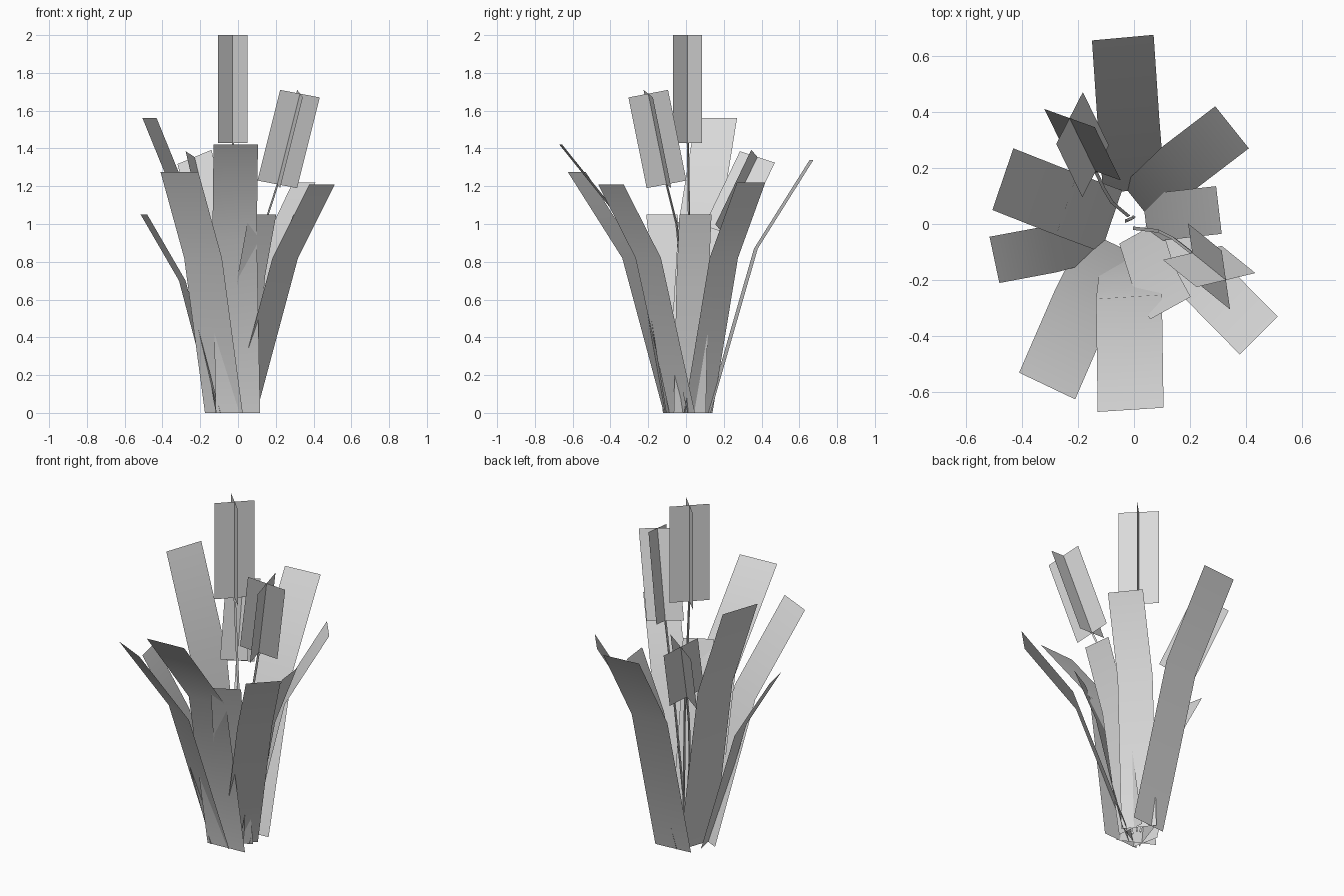
import bpy
from mathutils import Vector

cube = bpy.data.objects.get("Cube")
if cube:
    bpy.data.objects.remove(cube, do_unlink=True)

grey = bpy.data.materials.new("plain_grey")
grey.use_nodes = True
COLOUR = (0.7, 0.7, 0.7, 1)
grey.diffuse_color = COLOUR
grey.node_tree.nodes["Principled BSDF"].inputs["Base Color"].default_value = COLOUR


def add_mesh(name, verts, faces, smooth=False):
    mesh = bpy.data.meshes.new(name)
    mesh.from_pydata(verts, [], faces)
    mesh.materials.append(grey)
    for poly in mesh.polygons:
        poly.use_smooth = smooth
    mesh.update()
    obj = bpy.data.objects.new(name, mesh)
    bpy.context.collection.objects.link(obj)
    return obj


def leaf(name, base, knee, tip, width):
    """Flat strip bent once at the knee; width is a horizontal (x, y) vector."""
    half = Vector((*width, 0)) / 2
    path = [Vector(base), Vector(knee), Vector(tip)]
    if half.cross(path[2] - path[1]).z < 0:  # upper side faces inward
        half = -half
    verts = [p + s * half for p in path for s in (-1, 1)]
    add_mesh(name, verts, [(0, 1, 3, 2), (2, 3, 5, 4)], smooth=True)


def flower(name, bottom, top, widths):
    """Two flat plates crossing along the flower's axis."""
    bottom, top = Vector(bottom), Vector(top)
    verts, faces = [], []
    for w in widths:
        h = Vector(w) / 2
        n = len(verts)
        verts += [bottom - h, bottom + h, top + h, top - h]
        faces.append((n, n + 1, n + 2, n + 3))
    add_mesh(name, verts, faces)


def stem(name, points, radius=0.007):
    """Thin three-sided tube along a path."""
    verts, faces = [], []
    ring = [Vector((1, 0, 0)), Vector((-0.5, 0.87, 0)), Vector((-0.5, -0.87, 0))]
    for p in points:
        verts += [Vector(p) + radius * r for r in ring]
    for i in range(len(points) - 1):
        for k in range(3):
            a, b = 3 * i + k, 3 * i + (k + 1) % 3
            faces.append((a, b, b + 3, a + 3))
    add_mesh(name, verts, faces)


# Leaves: base, knee, tip, width
leaf("back_leaf", (0, 0.12, 0), (-0.02, 0.37, 0.87), (-0.04, 0.665, 1.34), (0.22, 0.02))
leaf("back_left_leaf", (0.02, 0.065, 0), (0.16, 0.2, 0.82), (0.35, 0.345, 1.22), (0.12, -0.15))
leaf("left_leaf", (0.04, 0.02, 0), (0.17, 0.035, 0.7), (0.303, 0.05, 1.05), (0.02, -0.17))
leaf("front_left_leaf", (0.03, -0.02, 0), (0.25, -0.2, 0.82), (0.445, -0.398, 1.21), (0.135, 0.135))
leaf("inner_front_leaf", (0.02, -0.03, 0), (0.07, -0.19, 0.72), (0.13, -0.3, 1.05), (0.145, 0.08))
leaf("front_leaf", (0, -0.11, 0), (-0.018, -0.26, 0.92), (-0.012, -0.663, 1.42), (0.235, 0.015))
leaf("front_right_leaf", (-0.075, -0.07, 0), (-0.185, -0.29, 0.82), (-0.31, -0.578, 1.275), (0.2, -0.095))
leaf("right_leaf", (-0.11, -0.04, 0), (-0.295, -0.09, 0.7), (-0.498, -0.128, 1.05), (0.035, -0.165))
leaf("back_right_leaf", (-0.08, 0.01, 0), (-0.24, 0.07, 1.0), (-0.468, 0.16, 1.56), (0.075, 0.22))

# Flower heads
flower("tall_flower", (-0.028, 0.008, 1.43), (-0.028, 0.008, 2),
       [(0.155, 0.155, 0), (0.155, -0.155, 0)])
flower("front_flower", (0.208, -0.103, 1.21), (0.328, -0.2, 1.69),
       [(0.21, 0.05, -0.04), (0.03, -0.21, -0.04)])
flower("back_flower", (-0.137, 0.188, 0.96), (-0.23, 0.378, 1.355),
       [(0.18, -0.065, 0.075), (0.095, 0.185, -0.06)])

# Stems
stem("tall_stem", [(0, 0.025, 0), (-0.005, 0.02, 0.75), (-0.028, 0.01, 1.43)])
stem("front_stem", [(0, -0.015, 0), (0.09, -0.025, 0.75), (0.14, -0.05, 1.0), (0.208, -0.103, 1.21)])
stem("back_stem", [(-0.02, 0.03, 0), (-0.08, 0.08, 0.55), (-0.11, 0.13, 0.78), (-0.137, 0.188, 0.96)])
